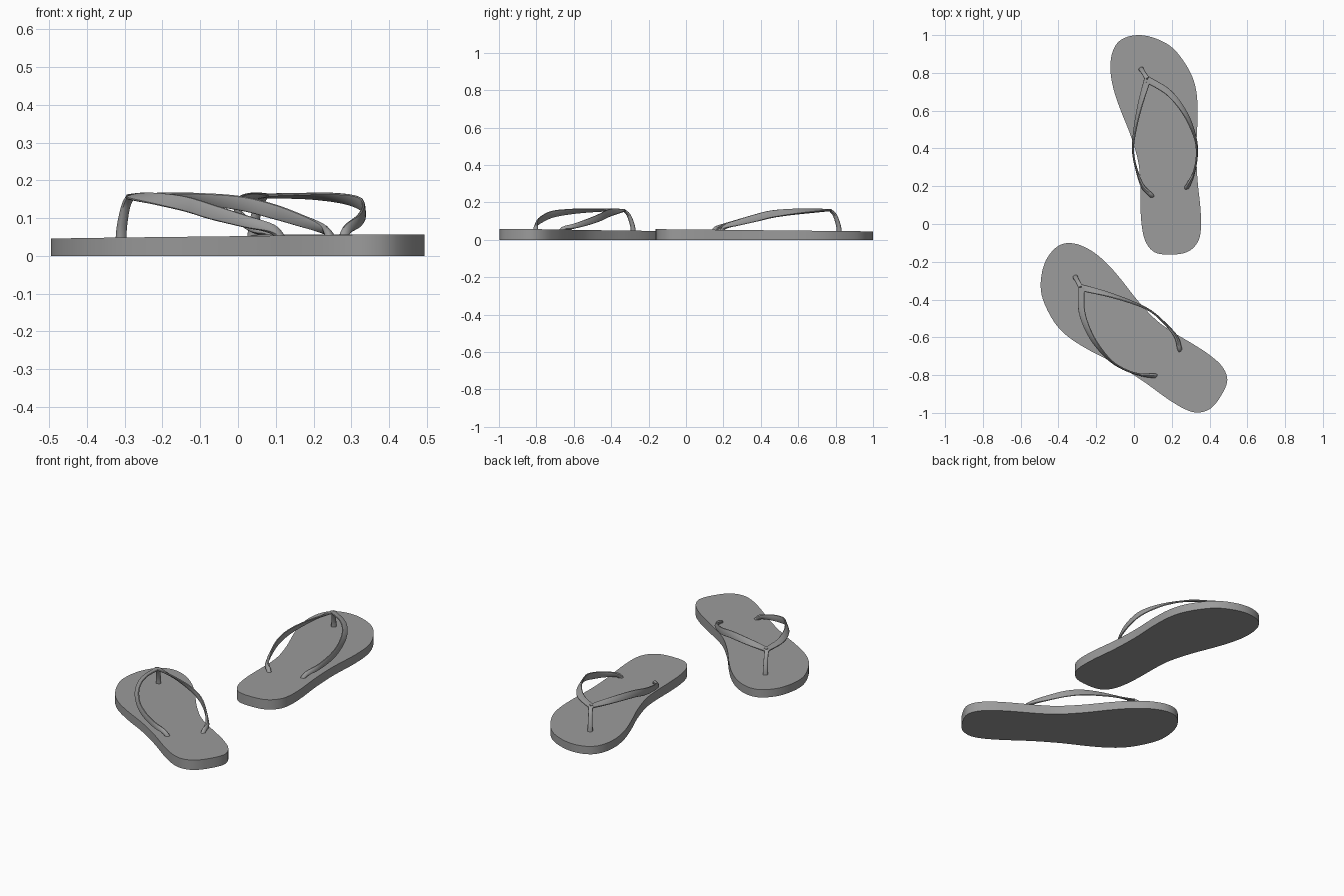
import bpy, bmesh, math
from mathutils import Vector, Matrix

if "Cube" in bpy.data.objects:
    bpy.data.objects.remove(bpy.data.objects["Cube"])

# Sole outline (right foot), clockwise from the toe
OUTLINE = [(.02, 1), (.115, .982), (.21, .927), (.29, .818), (.328, .713), (.337, .58),
           (.33, .4), (.336, .237), (.352, .08), (.354, -.03), (.335, -.1), (.28, -.149),
           (.19, -.162), (.108, -.149), (.06, -.09), (.04, 0), (.034, .105), (.032, .237),
           (.02, .342), (-.02, .475), (-.07, .6), (-.108, .713), (-.125, .82),
           (-.112, .916), (-.066, .977)]

# Strap paths: x, y, z, width, thickness, tilt in degrees
INNER = [(.071, .765, .159, .036, .011, 8), (.03, .62, .153, .037, .01, 50),
         (.002, .48, .14, .04, .01, 75), (-.005, .38, .118, .04, .01, 86),
         (.016, .28, .093, .034, .012, 85), (.046, .2, .073, .027, .017, 70),
         (.085, .158, .06, .024, .02, 40), (.102, .145, .04, .022, .022, 30)]
OUTER = [(.071, .765, .159, .036, .011, 8), (.185, .694, .158, .037, .01, 22),
         (.272, .583, .152, .037, .01, 48), (.323, .46, .138, .04, .01, 75),
         (.333, .37, .116, .04, .01, 86), (.319, .28, .092, .033, .012, 85),
         (.29, .212, .071, .026, .018, 60), (.274, .187, .04, .022, .022, 30)]
PEG = [(.038, .82, .035, .028, .024, 0), (.042, .814, .08, .026, .022, 0),
       (.054, .795, .133, .023, .018, 0), (.07, .77, .16, .026, .011, 0)]

# Dark grey rubber
rubber = bpy.data.materials.new("dark_rubber")
rubber.diffuse_color = (.33, .33, .33, 1)
rubber.use_nodes = True
rubber.node_tree.nodes["Principled BSDF"].inputs["Base Color"].default_value = rubber.diffuse_color


def spline(points, steps, closed=False):
    """Catmull-Rom through points of any dimension."""
    p = [Vector(q) for q in points]
    n = len(p)
    out = []
    for i in range(n if closed else n - 1):
        if closed:
            a, b, c, d = (p[(i + k) % n] for k in (-1, 0, 1, 2))
        else:
            b, c = p[i], p[i + 1]
            a = p[i - 1] if i else b * 2 - c
            d = p[i + 2] if i + 2 < n else c * 2 - b
        for s in range(steps):
            t = s / steps
            out.append(b + (c - a) * (t / 2) + (a * 2 - b * 5 + c * 4 - d) * (t * t / 2)
                       + (b * 3 - a - c * 3 + d) * (t ** 3 / 2))
    if not closed:
        out.append(p[-1])
    return out


def skin(name, rings, matrix):
    """Join closed rings of points into a capped solid."""
    bm = bmesh.new()
    loops = [[bm.verts.new(matrix @ v) for v in ring] for ring in rings]
    n = len(loops[0])
    for a, b in zip(loops, loops[1:]):
        for i in range(n):
            j = (i + 1) % n
            bm.faces.new((a[i], a[j], b[j], b[i]))
    bm.faces.new(loops[0])
    bm.faces.new(loops[-1])
    bmesh.ops.recalc_face_normals(bm, faces=bm.faces)
    mesh = bpy.data.meshes.new(name)
    bm.to_mesh(mesh)
    bm.free()
    mesh.shade_smooth()
    mesh.set_sharp_from_angle(angle=math.radians(40))
    mesh.materials.append(rubber)
    bpy.context.collection.objects.link(bpy.data.objects.new(name, mesh))


def sole(name, matrix):
    edge = spline(OUTLINE, 5, closed=True)
    bottom = [Vector((p.x, p.y, 0)) for p in edge]
    top = [Vector((p.x, p.y, .057 - .0103 * (p.y + .16))) for p in edge]
    skin(name, [bottom, top], matrix)


def strap(name, path, side, matrix):
    """Sweep a rounded flat section that twists along the path."""
    pts = spline(path, 6)
    pos = [Vector(p[:3]) for p in pts]
    rings = []
    for i, p in enumerate(pts):
        tan = (pos[min(i + 1, len(pos) - 1)] - pos[max(i - 1, 0)]).normalized()
        out = tan.cross(Vector((0, 0, 1))).normalized() * side
        up = out.cross(tan).normalized()
        if up.z < 0:
            up = -up
        a = math.radians(p[5])
        across = out * math.cos(a) - up * math.sin(a)
        normal = out * math.sin(a) + up * math.cos(a)
        ring = []
        for k in range(12):
            c, s = math.cos(k * math.pi / 6), math.sin(k * math.pi / 6)
            u = math.copysign(abs(c) ** .7, c) * p[3] / 2
            v = math.copysign(abs(s) ** .7, s) * p[4] / 2
            ring.append(pos[i] + across * u + normal * v)
        rings.append(ring)
    skin(name, rings, matrix)


# Right sandal as drawn; left sandal mirrored and turned
left = (Matrix.Translation((.419, -.658, 0)) @ Matrix.Rotation(math.radians(60), 4, 'Z')
        @ Matrix.Diagonal((-1, 1, 1, 1)))
for foot, m in (("right", Matrix.Identity(4)), ("left", left)):
    sole(foot + "_sole", m)
    # side +1 faces the inner edge of the foot, -1 the outer edge
    strap(foot + "_inner_strap", INNER, 1, m)
    strap(foot + "_outer_strap", OUTER, -1, m)
    strap(foot + "_toe_peg", PEG, 1, m)
